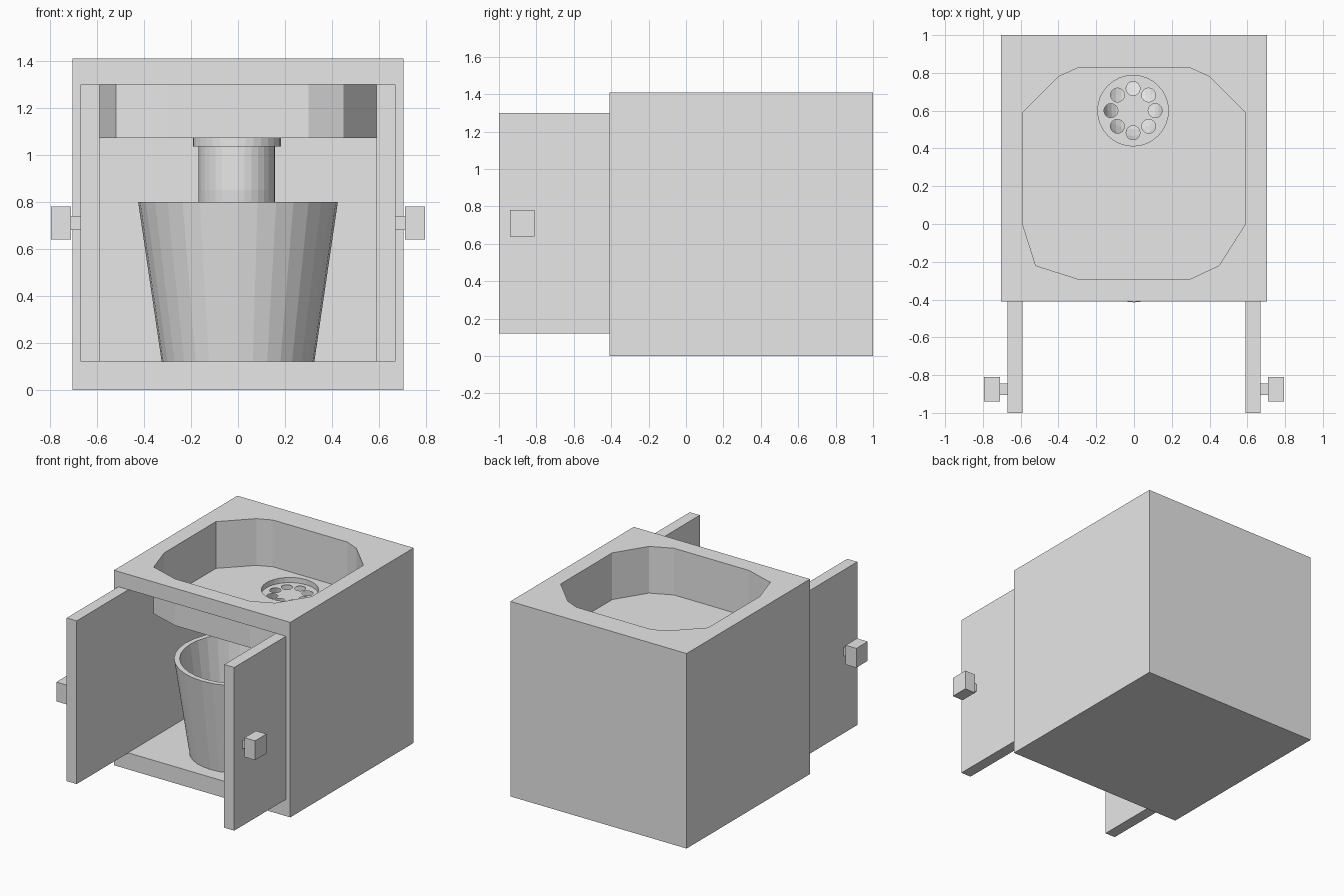
import bpy, bmesh, math
from mathutils import Vector

if "Cube" in bpy.data.objects:
    bpy.data.objects.remove(bpy.data.objects["Cube"])

grey = bpy.data.materials.new("plain_grey")
grey.diffuse_color = (0.8, 0.8, 0.8, 1)
grey.use_nodes = True
grey.node_tree.nodes["Principled BSDF"].inputs["Base Color"].default_value = grey.diffuse_color


def make(name, bm, recalc=True):
    if recalc:
        bmesh.ops.recalc_face_normals(bm, faces=bm.faces)
    me = bpy.data.meshes.new(name)
    bm.to_mesh(me)
    bm.free()
    me.materials.append(grey)
    ob = bpy.data.objects.new(name, me)
    bpy.context.collection.objects.link(ob)
    return ob


def prism(name, pts, z0, z1):
    bm = bmesh.new()
    f = bm.faces.new([bm.verts.new((x, y, z0)) for x, y in pts])
    r = bmesh.ops.extrude_face_region(bm, geom=[f])
    top = [g for g in r["geom"] if isinstance(g, bmesh.types.BMVert)]
    bmesh.ops.translate(bm, verts=top, vec=(0, 0, z1 - z0))
    if f.is_valid and len(bm.faces) == len(pts) + 1:
        bm.faces.new([v for v in f.verts])
    return make(name, bm)


def box(name, x0, x1, y0, y1, z0, z1):
    bm = bmesh.new()
    bmesh.ops.create_cube(bm, size=1)
    for v in bm.verts:
        v.co = ((x0, x1)[v.co.x > 0], (y0, y1)[v.co.y > 0], (z0, z1)[v.co.z > 0])
    return make(name, bm)


def circle(cx, cy, r, n):
    return [(cx + r * math.cos(2 * math.pi * i / n), cy + r * math.sin(2 * math.pi * i / n))
            for i in range(n)]


def sheet(bm, loops, z):
    """Flat horizontal sheet: first loop is the outline, the others are holes."""
    edges = []
    for pts in loops:
        vs = [bm.verts.new((x, y, z)) for x, y in pts]
        edges += [bm.edges.new((vs[i - 1], vs[i])) for i in range(len(vs))]
    bmesh.ops.triangle_fill(bm, edges=edges, use_beauty=True, use_dissolve=False,
                            normal=(0, 0, 1))


def skin(bm, rings):
    """Join successive rings of points with quads."""
    rs = [[bm.verts.new(p) for p in ring] for ring in rings]
    for a, b in zip(rs, rs[1:]):
        for i in range(len(a)):
            bm.faces.new((a[i - 1], a[i], b[i], b[i - 1]))
    return rs


def cut(ob, cutter):
    m = ob.modifiers.new("cut", "BOOLEAN")
    m.operation, m.solver, m.object = "DIFFERENCE", "EXACT", cutter
    bpy.context.view_layer.objects.active = ob
    bpy.ops.object.modifier_apply(modifier=m.name)
    bpy.data.objects.remove(cutter)


# Cabinet body with front cavity and sink opening
basin = [(-0.59, 0.0), (-0.52, -0.22), (-0.30, -0.29), (0.30, -0.29), (0.45, -0.22),
         (0.59, 0.0), (0.59, 0.59), (0.40, 0.78), (0.30, 0.825), (-0.30, 0.825),
         (-0.40, 0.78), (-0.59, 0.59)]
cabinet = box("cabinet", -0.705, 0.705, -0.41, 1.0, 0, 1.41)
cut(cabinet, box("cavity_cutter", -0.593, 0.593, -0.6, 0.88, 0.12, 1.30))
cut(cabinet, prism("basin_cutter", basin, 1.2, 1.6))

# Sink basin: walls and floor with a drain hole
DX, DY, FLOOR, PLATE = -0.005, 0.6, 1.072, 1.035
bm = bmesh.new()
skin(bm, [[(x, y, z) for x, y in basin] for z in (1.41, FLOOR)])
sheet(bm, [basin, circle(DX, DY, 0.187, 32)], FLOOR)
bmesh.ops.remove_doubles(bm, verts=bm.verts, dist=0.0005)
make("sink_basin", bm)

# Drain cup with eight holes
bm = bmesh.new()
rim = circle(DX, DY, 0.187, 32)
skin(bm, [[(x, y, z) for x, y in rim] for z in (FLOOR, PLATE)])
holes = [circle(DX + 0.117 * math.cos(k * math.pi / 4), DY + 0.117 * math.sin(k * math.pi / 4),
                0.037, 16) for k in range(8)]
sheet(bm, [rim] + holes, PLATE)
bmesh.ops.remove_doubles(bm, verts=bm.verts, dist=0.0005)
make("drain", bm)

# Drain pipe: straight down, then an elbow into the back wall
R, BEND, Z0 = 0.163, 0.22, 0.85
path = [(DY, PLATE, 0.0)]
for i in range(9):
    a = math.pi / 2 * i / 8
    path.append((DY + BEND * (1 - math.cos(a)), Z0 - BEND * math.sin(a), a))
path.append((0.885, Z0 - BEND, math.pi / 2))
bm = bmesh.new()
skin(bm, [[Vector((DX + u, y + v * math.cos(a), z + v * math.sin(a)))
           for u, v in circle(0, 0, R, 32)] for y, z, a in path])
make("drain_pipe", bm)

# Bucket: hollow, tapered
bm = bmesh.new()
profile = [(0.325, 0.121), (0.425, 0.80), (0.388, 0.80), (0.295, 0.16)]
rs = skin(bm, [[(x, y, z) for x, y in circle(0, 0.01, r, 32)] for r, z in profile])
bm.faces.new(rs[0])
bm.faces.new(rs[-1])
make("bucket", bm)

# Open doors with knobs, mirrored left and right
for s, side in ((1, "right"), (-1, "left")):
    for part, a, b, y0, y1, z0, z1 in (
            ("door", 0.59, 0.67, -1.0, -0.41, 0.12, 1.30),
            ("knob_stem", 0.67, 0.71, -0.905, -0.845, 0.68, 0.74),
            ("knob", 0.71, 0.795, -0.94, -0.81, 0.64, 0.78)):
        x0, x1 = sorted((s * a, s * b))
        box(f"{side}_{part}", x0, x1, y0, y1, z0, z1)
